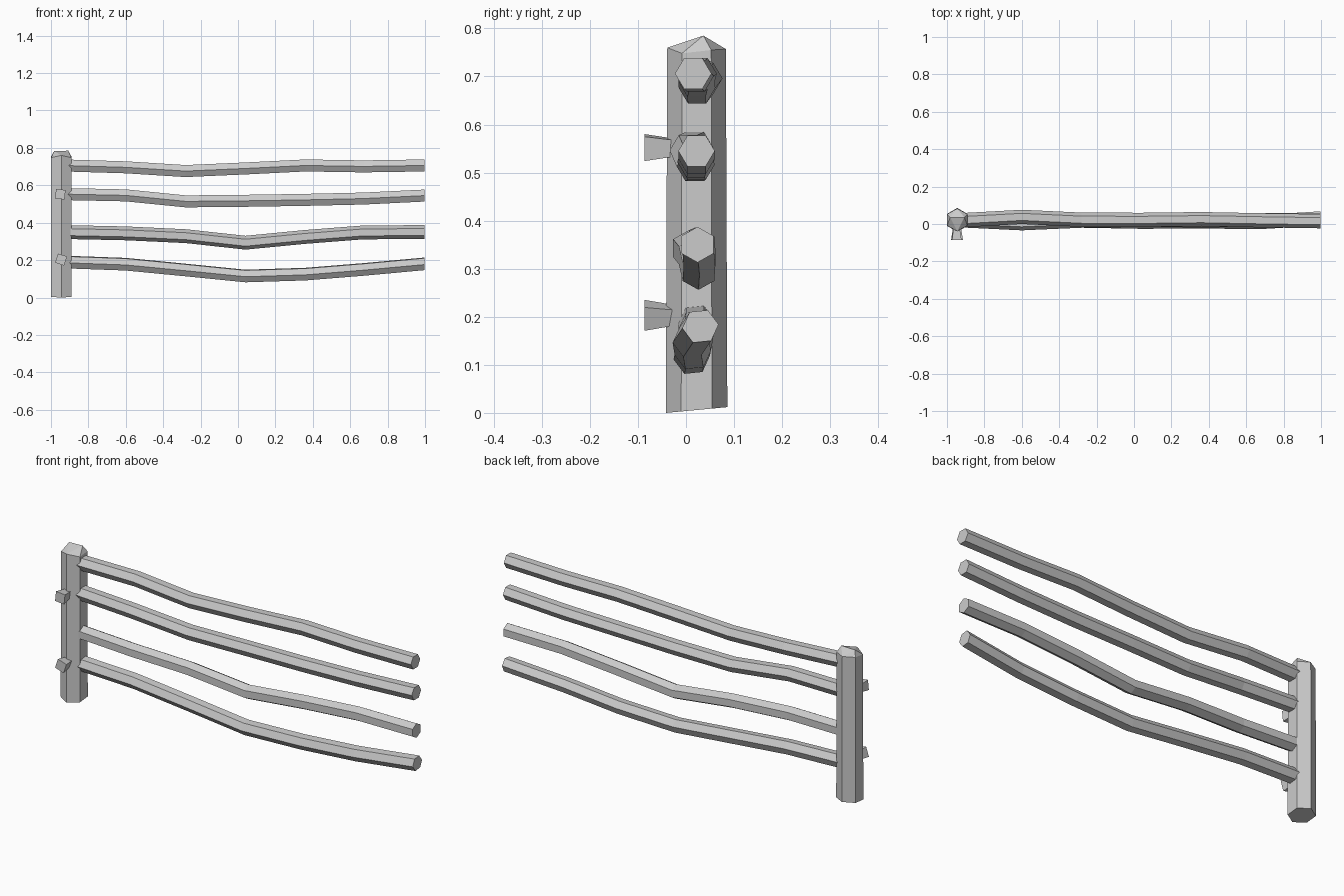
import bpy
from math import cos, sin, pi, radians

if "Cube" in bpy.data.objects:
    bpy.data.objects.remove(bpy.data.objects["Cube"])


def make_object(name, verts, faces):
    mesh = bpy.data.meshes.new(name)
    mesh.from_pydata(verts, [], faces)
    mesh.update()
    obj = bpy.data.objects.new(name, mesh)
    bpy.context.collection.objects.link(obj)
    return obj


def loft(name, rings):
    """Skin equal-sized rings of points and close both ends."""
    n = len(rings[0])
    verts = [p for ring in rings for p in ring]
    faces = [(i * n + j, i * n + (j + 1) % n, (i + 1) * n + (j + 1) % n, (i + 1) * n + j)
             for i in range(len(rings) - 1) for j in range(n)]
    faces.append(tuple(reversed(range(n))))
    faces.append(tuple((len(rings) - 1) * n + j for j in range(n)))
    return make_object(name, verts, faces)


# Post: hexagonal prism with corners towards front and back, and a short ridge on top
PX, PY = -0.945, 0.022
angles = [pi / 2 + k * pi / 3 for k in range(6)]
bottom = [(PX + 0.063 * cos(a), PY + 0.064 * sin(a), 0.006 + 0.006 * sin(a)) for a in angles]
top = [(PX + 0.062 * cos(a), PY + 0.061 * sin(a), z)
       for a, z in zip(angles, (0.757, 0.755, 0.748, 0.760, 0.748, 0.755))]
ridge = [(PX - 0.038, 0.036, 0.783), (PX + 0.038, 0.036, 0.785)]
sides = [(j, (j + 1) % 6, 6 + (j + 1) % 6, 6 + j) for j in range(6)]
cap = [(6, 7, 12), (7, 8, 12), (8, 9, 12), (9, 10, 13), (10, 11, 13), (11, 6, 13),
       (6, 12, 13), (9, 13, 12)]
make_object("post", bottom + top + ridge, sides + cap + [(5, 4, 3, 2, 1, 0)])

# Rails: sagging six-sided poles sharing the same stations along x
STATIONS = (-0.93, -0.60, -0.28, 0.04, 0.36, 0.67, 0.997)
RAILS = {  # heights, depths, roll of the hexagon
    "top_rail": ((.706, .696, .676, .690, .706, .701, .706),
                 (.020, .038, .023, .022, .026, .020, .015), 0),
    "upper_middle_rail": ((.553, .546, .514, .517, .522, .529, .545),
                          (.020, .004, .018, .022, .020, .022, .022), 0),
    "lower_middle_rail": ((.350, .343, .328, .293, .324, .348, .350),
                          (.022, .006, .018, .026, .028, .026, .024), 30),
    "bottom_rail": ((.190, .178, .147, .115, .125, .150, .180),
                    (.022, .022, .018, .012, .014, .010, .030), 6),
}
for name, (heights, depths, roll) in RAILS.items():
    rings = []
    for x, y, z in zip(STATIONS, depths, heights):
        rings.append([(x, y + 0.038 * cos(radians(roll) + k * pi / 3),
                       z + 0.037 * sin(radians(roll) + k * pi / 3)) for k in range(6)])
    loft(name, rings)

# Pegs: small square nails flaring outwards on the front of the post
for name, x, z, turn in (("upper_peg", -0.950, 0.552, -6), ("lower_peg", -0.946, 0.203, -18)):
    rings = []
    for y, r in ((-0.086, 0.036), (-0.034, 0.026), (-0.010, 0.024)):
        rings.append([(x + r * cos(radians(45 + turn - 90 * k)), y,
                       z + r * sin(radians(45 + turn - 90 * k))) for k in range(4)])
    rings = [[(px, py, pz) for px, py, pz in reversed(ring)] for ring in rings]
    loft(name, [list(reversed(r)) for r in rings])
